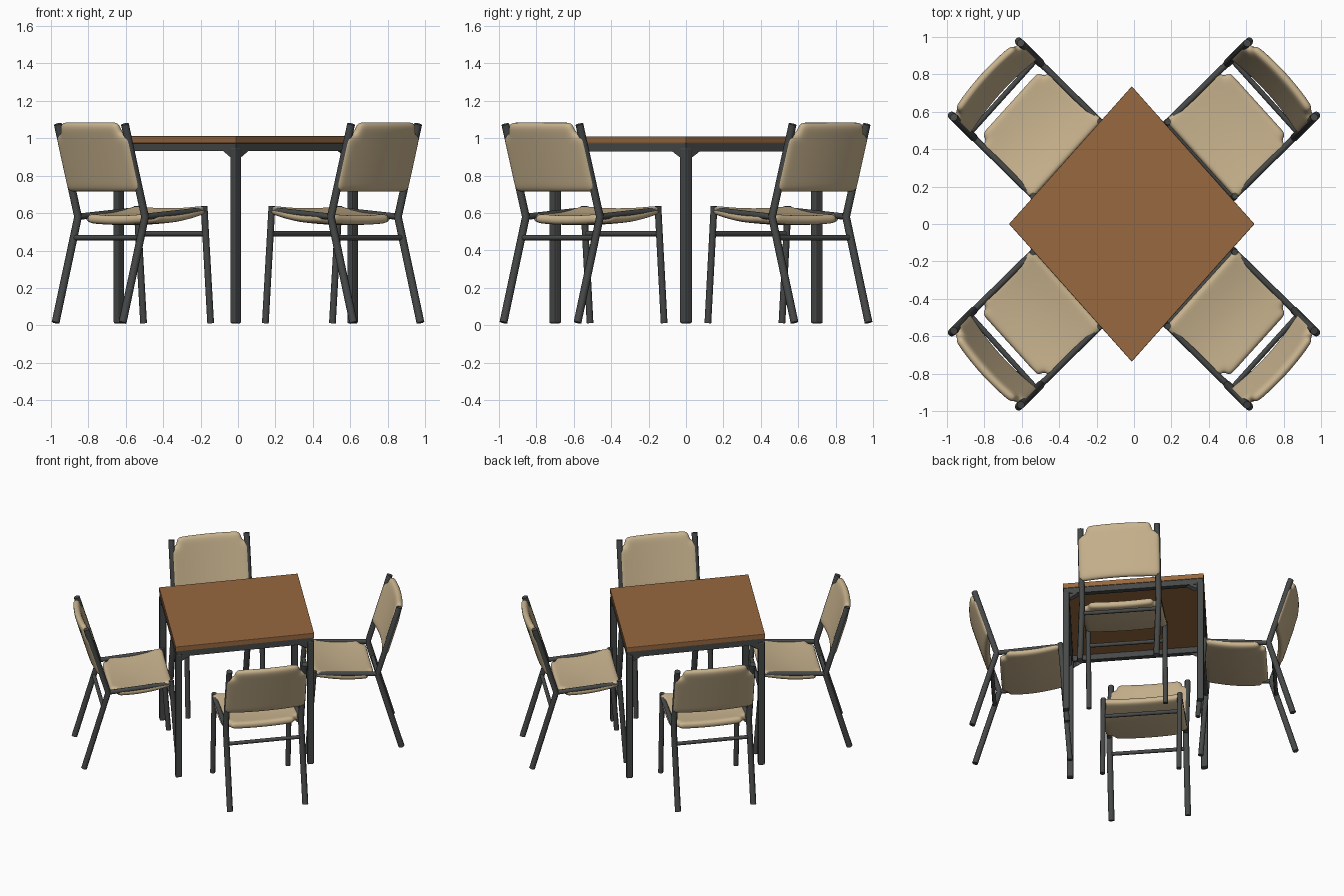
import bpy, bmesh, math
from mathutils import Vector as V

if "Cube" in bpy.data.objects:
    bpy.data.objects.remove(bpy.data.objects["Cube"])


def material(name, rgb):
    m = bpy.data.materials.new(name)
    m.diffuse_color = (*rgb, 1)
    m.use_nodes = True
    m.node_tree.nodes["Principled BSDF"].inputs["Base Color"].default_value = m.diffuse_color
    return m


FABRIC = material("tan_fabric", (0.58, 0.45, 0.27))
WOOD = material("brown_wood", (0.31, 0.138, 0.05))
METAL = material("dark_metal", (0.062, 0.066, 0.064))


def add(name, bm, mat):
    bmesh.ops.recalc_face_normals(bm, faces=bm.faces)
    me = bpy.data.meshes.new(name)
    bm.to_mesh(me)
    bm.free()
    me.materials.append(mat)
    ob = bpy.data.objects.new(name, me)
    bpy.context.collection.objects.link(ob)
    return ob


def hull(name, points, mat, bevel=0.0):
    bm = bmesh.new()
    for p in points:
        bm.verts.new(p)
    bmesh.ops.convex_hull(bm, input=bm.verts)
    bmesh.ops.dissolve_limit(bm, angle_limit=0.02, verts=bm.verts, edges=bm.edges)
    ob = add(name, bm, mat)
    if bevel:
        m = ob.modifiers.new("bevel", "BEVEL")
        m.width, m.segments = bevel, 2
    return ob


def tube(name, points, r):
    # Round bar through a list of points, with mitred bends
    cu = bpy.data.curves.new(name, "CURVE")
    cu.dimensions = "3D"
    cu.bevel_depth, cu.bevel_resolution, cu.use_fill_caps = r, 2, True
    sp = cu.splines.new("POLY")
    sp.points.add(len(points) - 1)
    for q, p in zip(sp.points, points):
        q.co = (*p, 1)
    tmp = bpy.data.objects.new(name, cu)
    bpy.context.collection.objects.link(tmp)
    me = bpy.data.meshes.new_from_object(
        tmp.evaluated_get(bpy.context.evaluated_depsgraph_get()))
    bpy.data.objects.remove(tmp)
    bm = bmesh.new()
    bm.from_mesh(me)
    ob = add(name, bm, METAL)
    ob.data.materials.clear()
    ob.data.materials.append(METAL)
    for f in ob.data.polygons:
        f.use_smooth = len(f.vertices) == 4


def cloth(name, fn, nx, ny, notches, thick):
    # Padded fabric panel over a (s, t) grid, with corner cells cut out
    bm = bmesh.new()
    g = [[bm.verts.new(fn(-1 + 2 * i / nx, j / ny)) for i in range(nx + 1)]
         for j in range(ny + 1)]
    for j in range(ny):
        for i in range(nx):
            if (i, j) not in notches:
                bm.faces.new((g[j][i], g[j][i + 1], g[j + 1][i + 1], g[j + 1][i]))
    bmesh.ops.delete(bm, geom=[v for v in bm.verts if not v.link_faces], context="VERTS")
    ob = add(name, bm, FABRIC)
    so = ob.modifiers.new("thickness", "SOLIDIFY")
    so.thickness, so.offset = thick, 0
    su = ob.modifiers.new("soft", "SUBSURF")
    su.levels = su.render_levels = 2
    for f in ob.data.polygons:
        f.use_smooth = True


# ---- Table: a diamond seen from above
A, B, CX = 0.655, 0.735, -0.012
corners = [V((A, 0, 0)), V((0, B, 0)), V((-A, 0, 0)), V((0, -B, 0))]


def at(p, z):
    return V((p.x + CX, p.y, z))


hull("table_top", [at(c, z) for c in corners for z in (0.972, 1.01)], WOOD, 0.004)
K = 0.048
for i, c in enumerate(corners):
    n = corners[(i + 1) % 4]
    # Apron along one edge
    hull("table_apron", [at(p * k, z) for p in (c, n) for k in (0.99, 0.91)
                         for z in (0.93, 0.973)], METAL)
    # Leg in the corner
    hull("table_leg", [at(c * (1 - K) + q * K, z) for q in corners
                       for z in (0.01, 0.95)], METAL, 0.009)
    # Braces between leg and apron
    for q in (n, corners[i - 1]):
        e = (q - c).normalized()
        hull("table_brace", [at((c + e * d) * k, z) for k in (0.985, 0.93)
                             for d, z in ((0.03, 0.935), (0.11, 0.935), (0.03, 0.89))], METAL)

# ---- Four mirrored chairs, described for the +x +y corner
HALF = V((0.179, -0.198, 0))
FRONT, KNEE = V((0.36, 0.348, 0.615)), V((0.675, 0.658, 0.58))
TOP = V((0.783, 0.768, 1.075))
FRONT_FOOT, BACK_FOOT = V((0.325, 0.315, 0.012)), V((0.795, 0.778, 0.015))
OUT = V((0.7, 0.714, 0))


def seat_fn(s, t):
    p = FRONT.lerp(KNEE, -0.02 + 0.98 * t) + HALF * s * 1.07
    p.z += -0.004 - 0.014 * (1 - s * s) - 0.02 * math.sin(math.pi * t)
    p.z += 0.01 * (1 - t)
    return p


def back_fn(s, t):
    p = KNEE.lerp(TOP, 0.27 + 0.75 * t) + HALF * s * 1.07
    return p + OUT * 0.028 * (1 - s * s)


for sx in (1, -1):
    for sy in (1, -1):
        def m(p):
            return V((p.x * sx, p.y * sy, p.z))

        for s in (1, -1):
            w = HALF * s
            tube("chair_front_leg", [m(FRONT_FOOT + w), m(FRONT + w + V((0, 0, 0.022)))], 0.018)
            tube("chair_back_leg", [m(BACK_FOOT + w), m(KNEE + w), m(TOP + w)], 0.021)
            tube("chair_seat_rail", [m(FRONT + w), m(KNEE + w)], 0.017)
        # Stretchers between the front legs and between the back legs
        for nm, a, b, z in (("chair_front_stretcher", FRONT_FOOT, FRONT, 0.49),
                            ("chair_back_stretcher", BACK_FOOT, KNEE, 0.468)):
            c = a.lerp(b, (z - a.z) / (b.z - a.z))
            tube(nm, [m(c - HALF), m(c + HALF)], 0.014)
        cloth("chair_seat", lambda s, t: m(seat_fn(s, t)), 10, 10,
              {(0, 9), (9, 9)}, 0.05)
        cloth("chair_backrest", lambda s, t: m(back_fn(s, t)), 10, 6,
              {(0, 5), (9, 5)}, 0.05)
